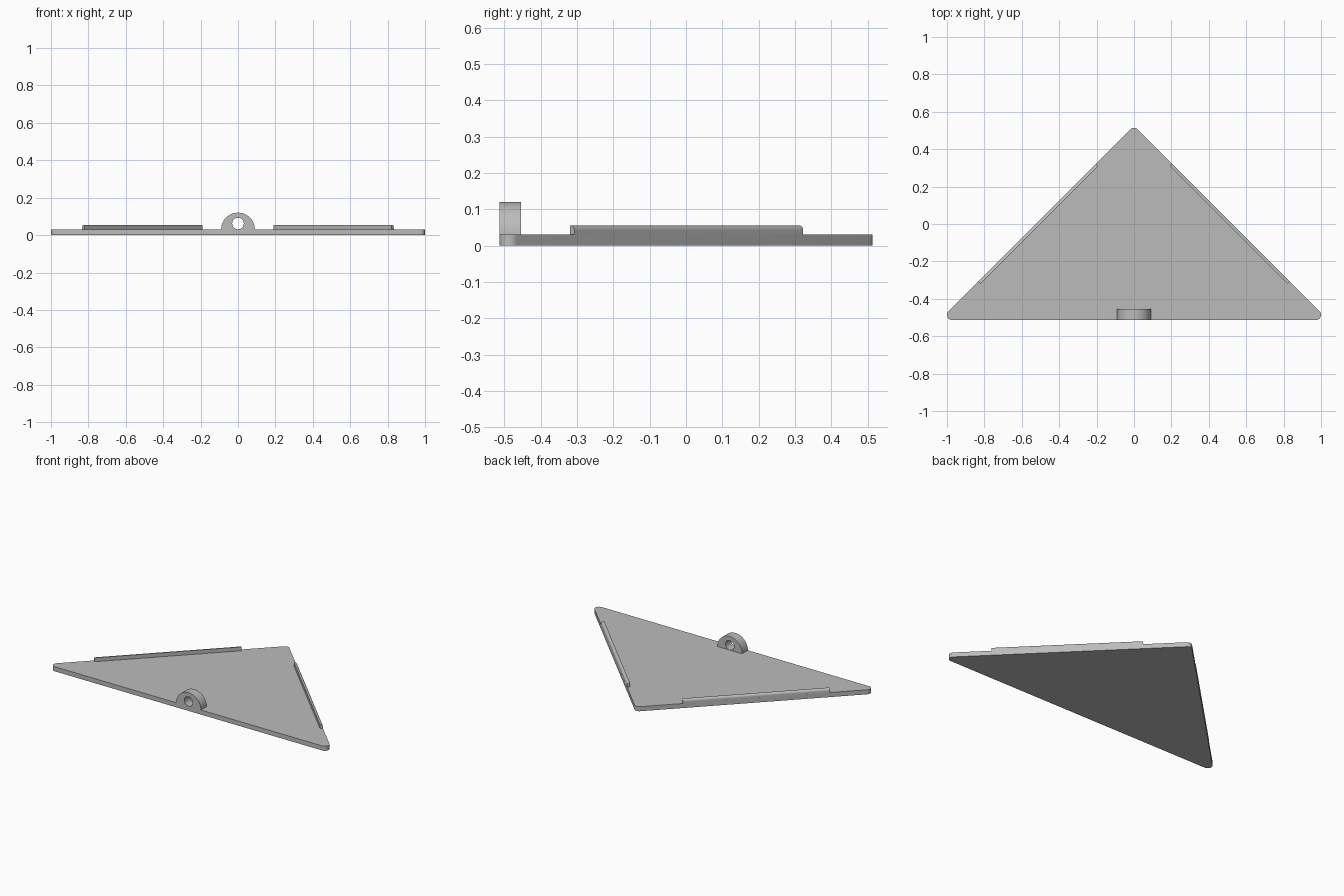
import bpy, bmesh
from math import sin, cos, pi, radians
from mathutils import Vector, Matrix

cube = bpy.data.objects.get("Cube")
if cube:
    bpy.data.objects.remove(cube)

grey = bpy.data.materials.new("plain grey")
grey.use_nodes = True
COLOUR = (0.5, 0.5, 0.5, 1)
grey.diffuse_color = COLOUR
grey.node_tree.nodes["Principled BSDF"].inputs["Base Color"].default_value = COLOUR

THICK = 0.03
RADIUS = 0.028
FRONT = -0.514


def arc(cx, cy, r, start, end, steps):
    """Points along an arc, angles in degrees."""
    angles = [radians(start + (end - start) * i / steps) for i in range(steps + 1)]
    return [(cx + r * cos(a), cy + r * sin(a)) for a in angles]


def extrude(name, outline, depth, matrix):
    """Extrude a flat outline along local z and place it with a matrix."""
    bm = bmesh.new()
    base = bm.faces.new([bm.verts.new((x, y, 0)) for x, y in outline])
    top = bmesh.ops.extrude_face_region(bm, geom=[base])["geom"]
    moved = [v for v in top if isinstance(v, bmesh.types.BMVert)]
    bmesh.ops.translate(bm, verts=moved, vec=(0, 0, depth))
    bmesh.ops.transform(bm, matrix=matrix, verts=bm.verts)
    bmesh.ops.recalc_face_normals(bm, faces=bm.faces)
    mesh = bpy.data.meshes.new(name)
    bm.to_mesh(mesh)
    bm.free()
    obj = bpy.data.objects.new(name, mesh)
    bpy.context.collection.objects.link(obj)
    mesh.materials.append(grey)
    return obj


def smooth(obj):
    bpy.ops.object.select_all(action="DESELECT")
    obj.select_set(True)
    bpy.context.view_layer.objects.active = obj
    bpy.ops.object.shade_smooth_by_angle(angle=radians(30))


def frame(x_axis, y_axis, z_axis, origin):
    m = Matrix((x_axis, y_axis, z_axis)).transposed().to_4x4()
    m.translation = Vector(origin)
    return m


# Triangular plate with rounded corners
side_x, low_y = 1 - RADIUS, FRONT + RADIUS
outline = (arc(side_x, low_y, RADIUS, -90, 45, 12)
           + arc(0, -low_y, RADIUS, 45, 135, 10)
           + arc(-side_x, low_y, RADIUS, 135, 270, 12))
smooth(extrude("base_plate", outline, THICK, Matrix.Identity(4)))

# Lips along the two slanted edges, rounded on the outer top
WIDTH, LIP, ROUND = 0.018, 0.025, 0.013
profile = [(0, -0.005), (WIDTH, -0.005)]
profile += arc(WIDTH - ROUND, LIP - ROUND, ROUND, 0, 90, 8) + [(0, LIP)]
d = 0.5 ** 0.5
for name, s in (("left_lip", 1), ("right_lip", -1)):
    place = frame((s * d, d, 0), (0, 0, 1), (s * d, -d, 0), (s * 0.19, 0.31, THICK))
    smooth(extrude(name, profile, 0.63 / d, place))

# Half-round hanging lug with a round through hole
UPRIGHT = ((1, 0, 0), (0, 0, 1), (0, 1, 0))
HOLE_Z = 0.032
lug = extrude("hanging_lug", arc(0, 0, 0.09, 0, 180, 32), 0.06,
              frame(*UPRIGHT, (0, FRONT, THICK)))
cutter = extrude("hole_cutter", arc(0, HOLE_Z, 0.031, 0, 348.75, 31), 0.1,
                 frame(*UPRIGHT, (0, FRONT - 0.02, THICK)))
cutter.hide_render = True
cutter.hide_set(True)
cut = lug.modifiers.new("hole", "BOOLEAN")
cut.operation = "DIFFERENCE"
cut.solver = "EXACT"
cut.object = cutter
bpy.context.view_layer.objects.active = lug
bpy.ops.object.modifier_apply(modifier=cut.name)
bpy.data.objects.remove(cutter)
smooth(lug)
